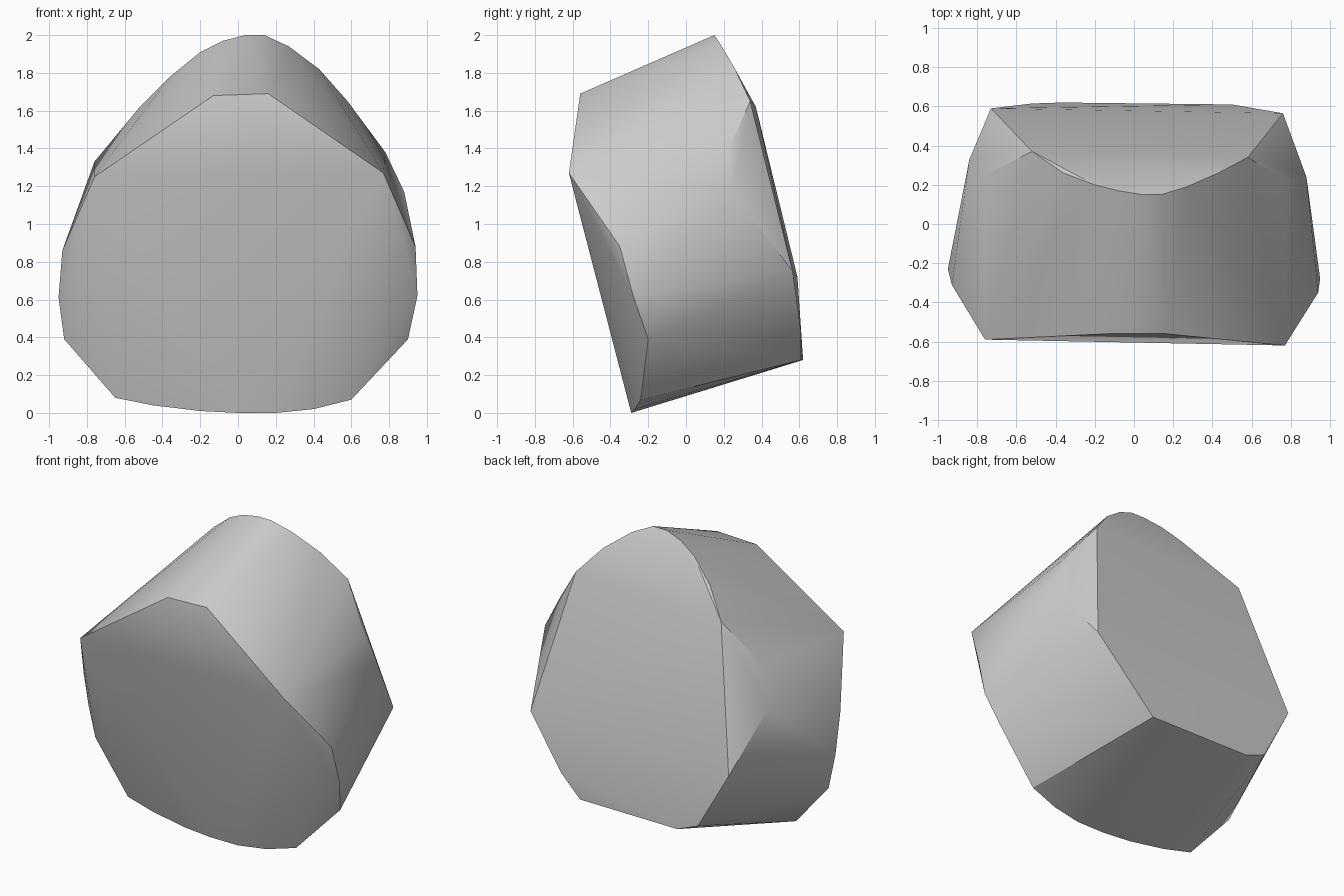
import bpy
import bmesh

default_cube = bpy.data.objects.get("Cube")
if default_cube:
    bpy.data.objects.remove(default_cube, do_unlink=True)


def make_material(name, color):
    material = bpy.data.materials.new(name)
    material.use_nodes = True
    material.diffuse_color = color
    shader = material.node_tree.nodes["Principled BSDF"]
    shader.inputs["Base Color"].default_value = color
    return material


def hull_object(name, profiles, material):
    """Wrap a tight faceted skin around several corner profiles."""
    bm = bmesh.new()
    for profile in profiles:
        for corner in profile:
            bm.verts.new(corner)
    result = bmesh.ops.convex_hull(bm, input=bm.verts[:])
    # Remove any corners swallowed by the skin
    unused = set(result["geom_interior"]) | set(result["geom_unused"])
    loose = [v for v in bm.verts if v in unused or not v.link_faces]
    bmesh.ops.delete(bm, geom=loose, context="VERTS")
    bmesh.ops.recalc_face_normals(bm, faces=bm.faces[:])
    mesh = bpy.data.meshes.new(name)
    bm.to_mesh(mesh)
    bm.free()
    mesh.materials.append(material)
    shape = bpy.data.objects.new(name, mesh)
    bpy.context.scene.collection.objects.link(shape)
    return shape


# Rim of the broad front facet, from the upper corner round the bottom
front_rim = [
    (-.76, -.59, 1.25), (-.93, -.31, .86), (-.95, -.23, .61),
    (-.92, -.2, .39), (-.65, -.24, .08), (-.45, -.26, .04),
    (-.2, -.28, .01), (0, -.29, 0), (.2, -.29, 0), (.4, -.27, .02),
    (.6, -.24, .07), (.9, -.2, .39), (.95, -.28, .62),
    (.94, -.35, .88), (.77, -.62, 1.27),
]

# Upper edge of the sloping front facet
brow = [(-.13, -.56, 1.68), (.16, -.56, 1.69)]

# Arched crest where the top meets the back
crest = [
    (-.52, .37, 1.62), (-.36, .26, 1.78), (-.2, .2, 1.91),
    (-.08, .17, 1.97), (.04, .15, 2), (.14, .15, 2),
    (.27, .19, 1.94), (.43, .26, 1.82), (.58, .34, 1.65),
]

# Outer corners of the two shoulders
shoulders = [
    (-.76, .25, 1.33), (-.84, .33, 1.1),
    (.78, .22, 1.38), (.88, .24, 1.17),
]

# Lower rim of the back facet
back_rim = [
    (-.73, .59, .72), (-.52, .615, .34), (-.37, .62, .28),
    (.36, .61, .28), (.5, .61, .42), (.76, .565, .75),
]

stone_grey = make_material("stone grey", (.6, .6, .6, 1))
stone = hull_object(
    "faceted_stone",
    [front_rim, brow, crest, shoulders, back_rim],
    stone_grey,
)

# Soft shading across the gentle folds, crisp along the strong ones
bpy.ops.object.select_all(action="DESELECT")
stone.select_set(True)
bpy.context.view_layer.objects.active = stone
bpy.ops.object.shade_smooth_by_angle()
